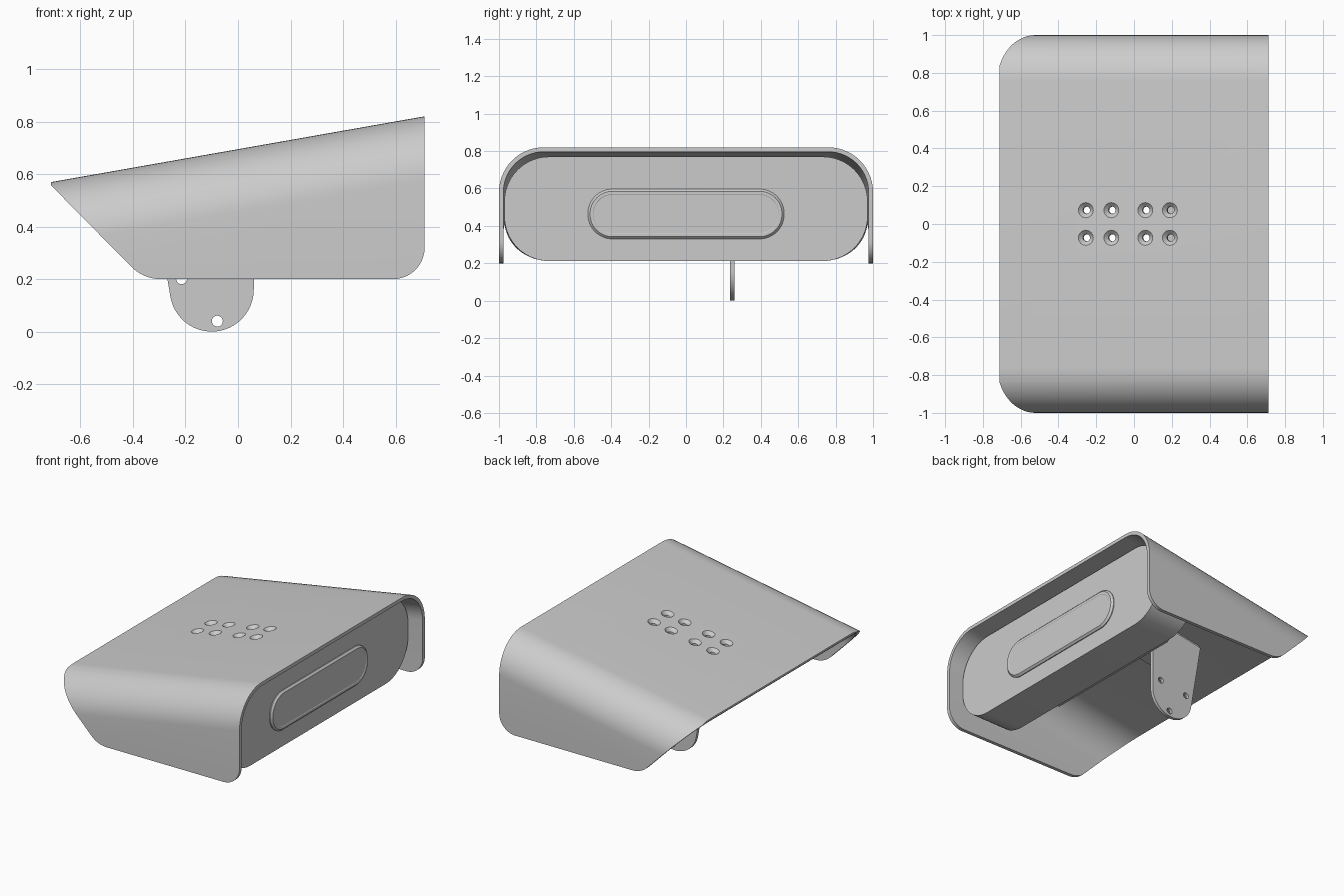
import bpy, bmesh, math
from mathutils import Vector, Matrix

cube = bpy.data.objects.get("Cube")
if cube:
    bpy.data.objects.remove(cube, do_unlink=True)

grey = bpy.data.materials.new("light_grey")
grey.use_nodes = True
grey.diffuse_color = (0.6, 0.6, 0.6, 1)
grey.node_tree.nodes["Principled BSDF"].inputs["Base Color"].default_value = grey.diffuse_color

SLOPE = 0.176
WALL = 0.024


def roof(x):
    return 0.695 + SLOPE * x


def under(x):
    return roof(x) - WALL


def fillet(corners, steps=10):
    """Outline from (u, v, radius) corners."""
    out = []
    for i, (u, v, r) in enumerate(corners):
        p = Vector((u, v))
        if not r:
            out.append(p)
            continue
        d1 = (Vector(corners[i - 1][:2]) - p).normalized()
        d2 = (Vector(corners[(i + 1) % len(corners)][:2]) - p).normalized()
        half = d1.angle(d2) / 2
        centre = p + (d1 + d2).normalized() * r / math.sin(half)
        a = p + d1 * r / math.tan(half) - centre
        b = p + d2 * r / math.tan(half) - centre
        sweep = math.pi - 2 * half
        for k in range(steps + 1):
            t = sweep * k / steps
            out.append(centre + (a * math.sin(sweep - t) + b * math.sin(t)) / math.sin(sweep))
    return out


def finish(name, bm):
    bmesh.ops.recalc_face_normals(bm, faces=bm.faces)
    mesh = bpy.data.meshes.new(name)
    bm.to_mesh(mesh)
    bm.free()
    mesh.materials.append(grey)
    obj = bpy.data.objects.new(name, mesh)
    bpy.context.collection.objects.link(obj)
    return obj


def prism(name, outline, axis, lo, hi, shape=None, insets=()):
    """Extrude an outline along x or y; shape moves points, insets step the far cap."""
    def place(t, p):
        co = Vector((t, p.x, p.y)) if axis == "x" else Vector((p.x, t, p.y))
        return shape(co) if shape else co
    bm = bmesh.new()
    rings = [[bm.verts.new(place(t, p)) for p in outline] for t in (lo, hi)]
    n = len(outline)
    for i in range(n):
        j = (i + 1) % n
        bm.faces.new((rings[0][i], rings[0][j], rings[1][j], rings[1][i]))
    bm.faces.new(rings[0])
    cap = bm.faces.new(rings[1])
    bmesh.ops.recalc_face_normals(bm, faces=bm.faces)
    for width, depth in insets:
        bmesh.ops.inset_region(bm, faces=[cap], thickness=width, depth=depth)
    return finish(name, bm)


def cones(name, spots, r1, r2, depth, turn):
    bm = bmesh.new()
    for s in spots:
        bmesh.ops.create_cone(bm, cap_ends=True, segments=24, radius1=r1, radius2=r2,
                              depth=depth, matrix=Matrix.Translation(s) @ turn)
    return finish(name, bm)


def boolean(obj, cutter, operation):
    mod = obj.modifiers.new("cut", "BOOLEAN")
    mod.object, mod.operation, mod.solver = cutter, operation, "EXACT"
    with bpy.context.temp_override(object=obj, active_object=obj):
        bpy.ops.object.modifier_apply(modifier=mod.name)


def shear(co):
    return Vector((co.x, co.y, co.z + roof(co.x)))


# Sloped hood: a U section trimmed by the side outline
inner = 1 - WALL
hood = prism("hood", fillet([
    (-1, -1, 0), (-1, 0, 0.24), (1, 0, 0.24), (1, -1, 0),
    (inner, -1, 0), (inner, -WALL, 0.216), (-inner, -WALL, 0.216), (-inner, -1, 0)], 14),
    "x", -0.78, 0.75, shear)
trim = prism("trim_cutter", fillet([
    (-0.712, 0.557, 0), (-0.36, 0.2, 0.16), (0.711, 0.2, 0.12), (0.711, 1, 0), (-0.712, 1, 0)]),
    "y", -1.2, 1.2)
boolean(hood, trim, "INTERSECT")

# Countersunk screw holes in the roof
tilt = Matrix.Rotation(-math.atan(SLOPE), 4, "Y")
spots = [Vector((x, y, roof(x))) for x in (-0.255, -0.12, 0.06, 0.19) for y in (-0.073, 0.073)]
sink = cones("countersink_cutter", spots, 0.012, 0.068, 0.056, tilt)
drill = cones("drill_cutter", spots, 0.019, 0.019, 0.16, tilt)
boolean(hood, sink, "DIFFERENCE")
boolean(hood, drill, "DIFFERENCE")

# Front body filling the open end, its top following the roof
FACE = 0.605
BASE, TOP = 0.212, 0.77


def lean(co):
    grow = 1 + SLOPE * (co.x - FACE) / (TOP - BASE)
    return Vector((co.x, co.y, BASE + (co.z - BASE) * grow))


def slot(half, z0, z1, r):
    return fillet([(-half, z0, r), (half, z0, r), (half, z1, r), (-half, z1, r)], 14)


body = prism("body", slot(0.971, BASE, TOP, 0.24), "x", 0.315, FACE, lean)
lens = prism("lens", slot(0.525, 0.33, 0.597, 0.132), "x", FACE - 0.01, FACE + 0.006,
             insets=((0.012, 0.012), (0.016, 0), (0.003, -0.002)))
housing = prism("rear_housing", slot(0.55, 0.33, 0.6, 0.02), "x", 0.17, 0.33)


# Flat plates under the roof
def roof_plate(name, x0, x1, y0, y1):
    pts = [(x0, under(x0), 0), (x1, under(x1), 0),
           (x1, under(x1) - 0.02, 0), (x0, under(x0) - 0.02, 0)]
    return prism(name, fillet(pts), "y", y0, y1)


mount = roof_plate("body_mount", 0.0, 0.33, -0.14, 0.14)
flange = roof_plate("bracket_flange", -0.335, -0.04, -0.13, 0.25)
for plate in (mount, flange):
    boolean(plate, drill, "DIFFERENCE")

# Hanging bracket with a round lower end and three holes
cx, cz, rad = -0.1, 0.16, 0.16
outline = [Vector((-0.335, under(-0.335) - 0.015))]
for k in range(25):
    a = math.radians(188 + k * 172 / 24)
    outline.append(Vector((cx + rad * math.cos(a), cz + rad * math.sin(a))))
outline.append(Vector((cx + rad, under(cx + rad) - 0.015)))
bracket = prism("bracket", outline, "y", 0.236, 0.258)
holes = [Vector((cx + 0.122 * math.cos(a), 0.245, cz + 0.122 * math.sin(a)))
         for a in (math.radians(-80 + 120 * k) for k in range(3))]
bolts = cones("bolt_cutter", holes, 0.021, 0.021, 0.1, Matrix.Rotation(math.pi / 2, 4, "X"))
boolean(bracket, bolts, "DIFFERENCE")

for cutter in (trim, sink, drill, bolts):
    bpy.data.objects.remove(cutter, do_unlink=True)

# Smooth the curved surfaces, keep the edges crisp
bpy.ops.object.select_all(action="DESELECT")
for obj in (hood, body, lens, housing, mount, flange, bracket):
    obj.select_set(True)
    bpy.context.view_layer.objects.active = obj
bpy.ops.object.shade_smooth_by_angle(angle=math.radians(25))
